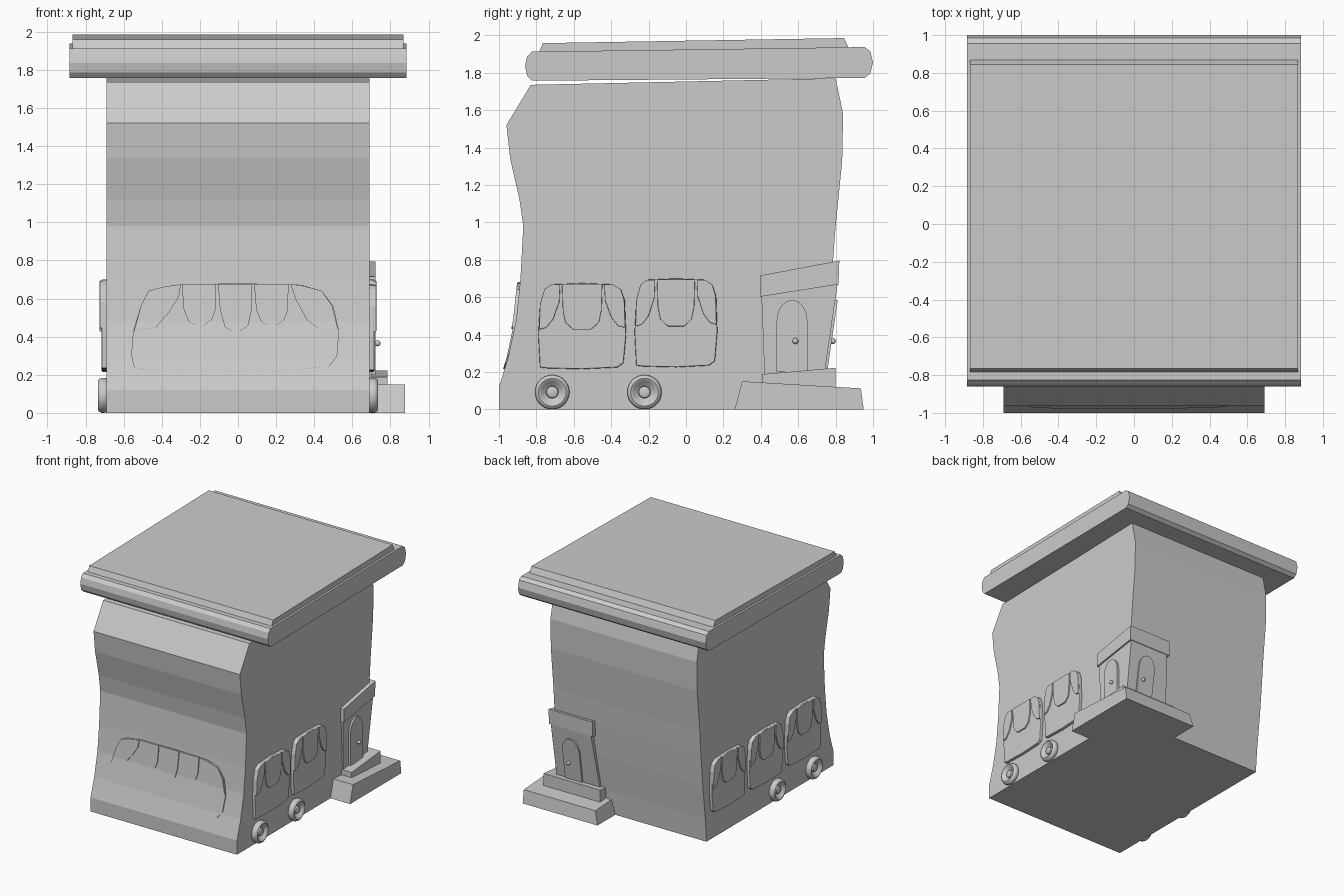
import bpy, bmesh, math
from mathutils import Vector

if "Cube" in bpy.data.objects:
    bpy.data.objects.remove(bpy.data.objects["Cube"])


def finish(name, bm, smooth=None, bevel=0):
    bmesh.ops.recalc_face_normals(bm, faces=bm.faces[:])
    me = bpy.data.meshes.new(name)
    bm.to_mesh(me)
    bm.free()
    ob = bpy.data.objects.new(name, me)
    bpy.context.collection.objects.link(ob)
    if bevel:
        m = ob.modifiers.new("edge", "BEVEL")
        m.width, m.segments, m.limit_method = bevel, 2, "ANGLE"
    if smooth:
        bpy.ops.object.select_all(action="DESELECT")
        ob.select_set(True)
        bpy.context.view_layer.objects.active = ob
        bpy.ops.object.shade_smooth_by_angle(angle=math.radians(smooth))
    return ob


def loft(name, lower, upper, cuts=(), warp=None, **kw):
    """Solid between two matching 3D loops, optionally cut in z and warped."""
    bm = bmesh.new()
    a = [bm.verts.new(p) for p in lower]
    b = [bm.verts.new(p) for p in upper]
    n = len(a)
    bm.faces.new(a)
    bm.faces.new(b)
    for i in range(n):
        bm.faces.new((a[i], a[(i + 1) % n], b[(i + 1) % n], b[i]))
    for z in cuts:
        bmesh.ops.bisect_plane(bm, geom=bm.verts[:] + bm.edges[:] + bm.faces[:],
                               plane_co=(0, 0, z), plane_no=(0, 0, 1))
    if warp:
        for v in bm.verts:
            v.co = warp(v.co)
    return finish(name, bm, **kw)


def along_x(name, pts, x0, x1, **kw):
    return loft(name, [(x0, y, z) for y, z in pts], [(x1, y, z) for y, z in pts], **kw)


def rect(x0, x1, y0, y1, z0, z1):
    """Quad whose height goes from z0 (front edge) to z1 (back edge)."""
    return [(x0, y0, z0), (x1, y0, z0), (x1, y1, z1), (x0, y1, z1)]


# Wavy body
front = [(-1, 0), (-1, .12), (-.95, .28), (-.908, .48), (-.885, .7), (-.87, .98),
         (-.89, 1.12), (-.94, 1.34), (-.96, 1.52), (-.83, 1.735)]
back = [(.80, 1.77), (.84, 1.58), (.835, 1.33), (.80, .98), (.785, .78),
        (.76, .5), (.725, .2), (.71, 0)]
along_x("body", front + back, -.69, .69)

# Roof slab with rounded ends, and its raised top
slab = [(-.825, 1.757), (-.85, 1.785), (-.86, 1.835), (-.85, 1.885), (-.825, 1.912),
        (.955, 1.937), (.985, 1.915), (1, 1.855), (.985, 1.795), (.955, 1.772)]
along_x("roof_slab", slab, -.885, .885)
along_x("roof_top", [(-.79, 1.9), (-.765, 1.958), (.845, 1.985), (.875, 1.92)], -.867, .867)

# Corner entrance: platform, step, frame and lintel
loft("corner_platform", rect(.17, .875, .26, .95, 0, 0), rect(.2, .875, .3, .935, .15, .112))
loft("corner_step", rect(.25, .785, .41, .80, .1, .1), rect(.25, .785, .41, .80, .188, .222))
loft("door_frame", rect(.29, .70, .42, .742, .18, .2), rect(.33, .708, .403, .812, .62, .68))
loft("door_lintel", rect(.31, .722, .395, .815, .602, .668), rect(.31, .722, .395, .82, .715, .795))


def arch(c, w, z0, z1):
    r = w / 2
    return [(c - r, z0)] + [(c - r * math.cos(t * math.pi / 10),
            z1 - 1.4 * r + 1.4 * r * math.sin(t * math.pi / 10)) for t in range(11)] + [(c + r, z0)]


def lean(z, off):
    return .742 + (z - .2) * .146 + off


along_x("side_door", arch(.567, .165, .2, .585), .69, .722)
pts = arch(.53, .16, .21, .585)
loft("back_door", [(x, lean(z, -.01), z) for x, z in pts], [(x, lean(z, .013), z) for x, z in pts])
for name, loc in (("side_knob", (.732, .585, .365)), ("back_knob", (.56, .785, .365))):
    bm = bmesh.new()
    bmesh.ops.create_uvsphere(bm, u_segments=14, v_segments=8, radius=.016)
    bmesh.ops.translate(bm, vec=loc, verts=bm.verts[:])
    finish(name, bm, smooth=60)

# Side windows: rounded pane with three hanging curtain flaps
PANE = [(.02, .02), (.1, .01), (.5, 0), (.9, .02), (.97, .07), (1, .4), (.985, .8),
        (.94, .93), (.85, .985), (.5, 1), (.15, .985), (.07, .93), (.02, .75), (0, .4)]
FLAPS = [[(.01, .46), (.09, .48), (.17, .58), (.24, .78), (.25, .985), (.15, .985), (.07, .93), (.02, .75)],
         [(.27, .99), (.28, .68), (.31, .54), (.4, .46), (.6, .46), (.69, .54), (.72, .68), (.73, .99)],
         [(.99, .48), (.91, .5), (.83, .6), (.76, .8), (.75, .985), (.85, .985), (.94, .93), (.98, .8)]]


def side_window(side, y0, y1, z0, z1):
    place = lambda ps: [(y0 + u * (y1 - y0), z0 + v * (z1 - z0)) for u, v in ps]
    along_x("window_pane", place(PANE), side * .67, side * .715, bevel=.006)
    for f in FLAPS:
        along_x("window_curtain", place(f), side * .70, side * .726, bevel=.004)


LOW, HIGH = (.215, .675), (.225, .70)
side_window(1, -.79, -.32, *LOW)
side_window(1, -.275, .168, *HIGH)
side_window(-1, -.80, -.34, *HIGH)
side_window(-1, -.285, .165, *LOW)
side_window(-1, .22, .67, *LOW)


# Front window follows the curved front wall
def on_front(co):
    for (ya, za), (yb, zb) in zip(front, front[1:]):
        if za <= co.z <= zb:
            y = ya + (yb - ya) * (co.z - za) / (zb - za)
            return Vector((co.x, y + co.y, co.z))
    return co


def front_panel(name, ps, off):
    loft(name, [(x, .02, z) for x, z in ps], [(x, -off, z) for x, z in ps],
         cuts=[.28, .48], warp=on_front)


front_panel("front_window", [(-.56, .3), (-.545, .24), (-.48, .225), (0, .215), (.3, .225), (.48, .245),
            (.52, .3), (.53, .43), (.5, .56), (.44, .64), (.33, .672), (0, .68), (-.33, .672),
            (-.47, .64), (-.51, .56), (-.55, .43)], .008)
front_panel("front_curtain", [(-.545, .43), (-.43, .45), (-.36, .53), (-.31, .61), (-.3, .675),
            (-.4, .66), (-.47, .64), (-.51, .56)], .016)
for x0, x1, zb in ((-.295, -.115, .46), (-.105, .075, .43), (.085, .265, .46)):
    w = x1 - x0
    front_panel("front_curtain", [(x0, .677), (x0 + .06 * w, .54), (x0 + .2 * w, zb + .02),
                (x0 + .4 * w, zb), (x0 + .65 * w, zb), (x0 + .88 * w, zb + .03),
                (x1 - .02 * w, .54), (x1, .677)], .016)
front_panel("front_curtain", [(.525, .44), (.42, .445), (.36, .49), (.3, .6), (.275, .675),
            (.33, .67), (.44, .64), (.495, .56)], .016)


# Wheels: lathed tyre with dished hub
TYRE = [(.082, .68), (.091, .695), (.092, .715), (.085, .73), (.074, .735), (.064, .73),
        (.054, .718), (.033, .702), (.03, .72), (.02, .725)]
for side in (-1, 1):
    for y in (-.715, -.222):
        bm = bmesh.new()
        n, rings = 28, []
        for r, x in TYRE:
            rings.append([bm.verts.new((side * x, y + r * math.cos(i * math.tau / n),
                          .092 + r * math.sin(i * math.tau / n))) for i in range(n)])
        for a, b in zip(rings, rings[1:]):
            for i in range(n):
                bm.faces.new((a[i], a[(i + 1) % n], b[(i + 1) % n], b[i]))
        bm.faces.new(rings[0])
        bm.faces.new(rings[-1])
        finish("wheel", bm, smooth=50)
